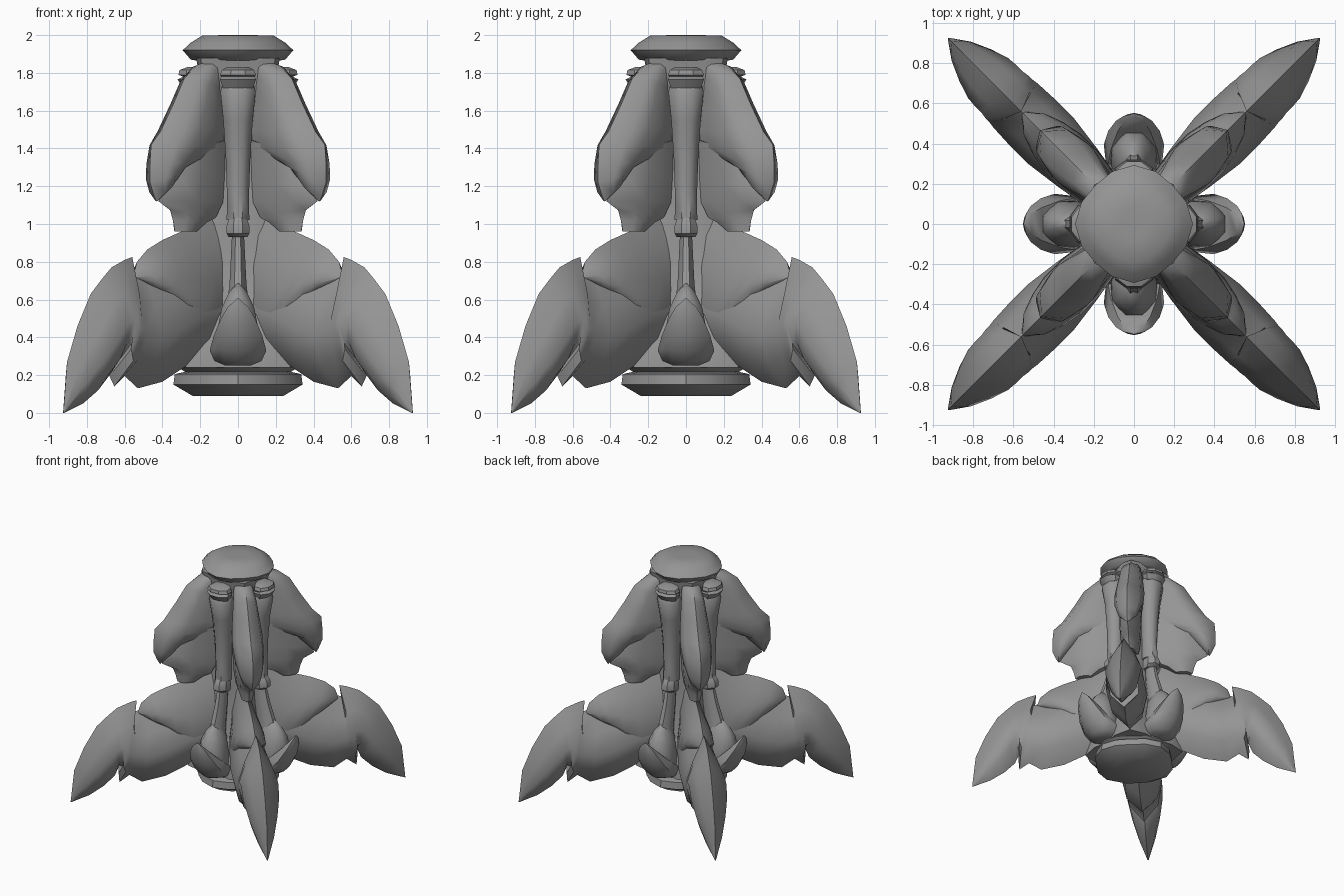
import bpy, bmesh, math
from mathutils import Matrix, Vector

grey = bpy.data.materials.new("plain_grey")
grey.diffuse_color = (0.30, 0.30, 0.30, 1.0)


def loft(name, rings, angles=(0,), sharp=35):
    """Skin a list of closed rings and repeat the result around z."""
    bm = bmesh.new()
    for a in angles:
        m = Matrix.Rotation(math.radians(a), 3, 'Z')
        vs = [[bm.verts.new(m @ Vector(p)) for p in ring] for ring in rings]
        n = len(vs[0])
        for r0, r1 in zip(vs, vs[1:]):
            for i in range(n):
                j = (i + 1) % n
                bm.faces.new((r0[i], r0[j], r1[j], r1[i]))
        bm.faces.new(vs[0])
        bm.faces.new(vs[-1])
    bmesh.ops.remove_doubles(bm, verts=bm.verts, dist=0.0005)
    bmesh.ops.recalc_face_normals(bm, faces=bm.faces)
    me = bpy.data.meshes.new(name)
    bm.to_mesh(me)
    bm.free()
    me.materials.append(grey)
    me.polygons.foreach_set("use_smooth", [True] * len(me.polygons))
    me.set_sharp_from_angle(angle=math.radians(sharp))
    ob = bpy.data.objects.new(name, me)
    bpy.context.scene.collection.objects.link(ob)
    return ob


def lathe(name, profile, diagonal, sharp=35):
    """Turned part whose radius is scaled by `diagonal` at 45 degrees."""
    rings = []
    for r, z in profile:
        ring = []
        for i in range(16):
            a = math.tau * i / 16
            k = 1 + (diagonal - 1) * math.sin(2 * a) ** 2
            ring.append((r * k * math.cos(a), r * k * math.sin(a), z))
        rings.append(ring)
    return loft(name, rings, sharp=sharp)


def blade(name, stations, section):
    """Fin on each diagonal: (edge x, z, other edge x, z, half thickness).
    The section lists (position between the edges, share of the thickness)."""
    side = [(0, 0)] + section + [(1, 0)] + [(t, -s) for t, s in section[::-1]]
    rings = []
    for ux, uz, lx, lz, h in stations:
        rings.append([((ux + (lx - ux) * t) * math.sqrt(2), h * s,
                       uz + (lz - uz) * t) for t, s in side])
    return loft(name, rings, (45, 135, 225, 315), 50)


def strut(name, stations, n=8, sharp=50):
    """Upright part on each axis: (z, inner radius, outer radius, half width)."""
    rings = []
    for z, r0, r1, w in stations:
        c, d = (r0 + r1) / 2, (r1 - r0) / 2
        ring = []
        for i in range(n):
            a = math.tau * (i + .5) / n
            k = 1 / math.cos(math.pi / n)
            ring.append((c + d * k * math.cos(a), w * k * math.sin(a), z))
        rings.append(ring)
    return loft(name, rings, (0, 90, 180, 270), sharp)


# Central body, top cap and base collar
lathe("core_column", [(.28, .24), (.27, .36), (.21, .55), (.17, .8), (.155, 1.1),
                      (.155, 1.5), (.175, 1.72), (.20, 1.88)], 1.4, 60)
lathe("top_cap", [(.22, 1.865), (.25, 1.87), (.293, 1.92), (.25, 1.96),
                  (.19, 1.997), (.08, 2.0)], .93, 60)
lathe("base_collar", [(.24, .09), (.342, .15), (.335, .205), (.27, .22)], .9)
lathe("upper_base_ring", [(.27, .21), (.315, .24), (.30, .33), (.22, .38)], .92)

# Upper fins: outer shell and the hooked lobe below it, thickest near the edge
blade("upper_fin_shell", [
    (.15, 1.865, .08, 1.86, .05), (.22, 1.84, .09, 1.79, .075),
    (.285, 1.77, .10, 1.70, .09), (.34, 1.64, .10, 1.60, .105),
    (.41, 1.49, .10, 1.50, .12), (.46, 1.42, .11, 1.40, .12),
    (.467, 1.31, .20, 1.35, .112), (.466, 1.22, .28, 1.33, .095),
    (.445, 1.15, .34, 1.26, .075), (.432, 1.12, .425, 1.13, .01)],
    [(.17, .8), (.4, 1), (.72, .8), (.96, .55)])
blade("upper_fin_hook", [
    (.36, 1.38, .10, 1.45, .09), (.41, 1.20, .10, 1.24, .085),
    (.42, 1.12, .11, 1.12, .08), (.36, 1.075, .15, 1.03, .07),
    (.345, 1.02, .19, 1.01, .06), (.335, .96, .24, .96, .045)],
    [(.25, .8), (.5, 1), (.8, .95), (.96, .8)])

# Lower fins: root lobe on the crest, and the long blade below it
blade("lower_fin_root", [
    (.10, 1.12, .10, .50, .08), (.20, 1.01, .17, .42, .11),
    (.30, .96, .25, .42, .13), (.40, .915, .34, .52, .13),
    (.48, .865, .41, .61, .11), (.535, .80, .46, .65, .085),
    (.555, .72, .55, .715, .01)], [(.22, .5), (.5, .85), (.78, 1), (.97, .8)])
blade("lower_fin_blade", [
    (.12, .85, .12, .34, .10), (.28, .84, .28, .245, .14),
    (.42, .80, .40, .165, .165), (.50, .75, .53, .13, .165),
    (.575, .73, .60, .195, .16), (.56, .825, .655, .14, .155),
    (.60, .81, .66, .22, .155), (.67, .77, .635, .27, .15),
    (.72, .71, .655, .285, .15), (.78, .63, .68, .20, .145),
    (.85, .46, .74, .12, .115), (.905, .27, .82, .05, .07),
    (.925, .002, .922, .0, .004)], [(.28, .6), (.55, .97), (.8, .75)])

# Pipes with collars on the four axes
strut("pipe_head", [(1.83, .18, .27, .06), (1.815, .18, .31, .085),
                    (1.79, .18, .315, .095), (1.78, .18, .29, .09),
                    (1.765, .18, .32, .095), (1.72, .18, .29, .08)], sharp=35)
strut("pipe", [(1.735, .14, .28, .085), (1.70, .14, .305, .093),
               (1.55, .13, .28, .078), (1.35, .12, .265, .065),
               (1.15, .12, .26, .058), (1.02, .12, .265, .06)])
strut("pipe_collar", [(1.04, .14, .26, .045), (1.02, .14, .275, .05),
                      (.99, .14, .29, .06), (.95, .14, .29, .06),
                      (.93, .14, .26, .05)], sharp=35)

# Tapered struts swelling into bulbs behind the feet
strut("lower_strut", [(.94, .15, .26, .032), (.82, .16, .29, .038),
                      (.68, .18, .34, .045), (.56, .20, .38, .06)])
strut("foot_bulb", [(.685, .28, .34, .012), (.63, .24, .40, .052),
                    (.56, .20, .44, .085), (.46, .20, .46, .105),
                    (.36, .20, .44, .115), (.27, .20, .38, .09)], sharp=60)

# Pointed petals that flare outward and up from the base
petal = []
for z, r0, r, w in ((.252, .22, .40, .07), (.275, .22, .435, .125),
                    (.33, .26, .485, .15), (.41, .37, .525, .128),
                    (.50, .46, .548, .09), (.56, .51, .552, .055),
                    (.605, .54, .55, .006)):
    m = r0 + (r - r0) * .6
    petal.append([(r, 0, z), (r - (r - m) * .35, w * .55, z), (m, w, z), (r0, w * .9, z),
                  (r0, -w * .9, z), (m, -w, z), (r - (r - m) * .35, -w * .55, z)])
loft("foot_petal", petal, (0, 90, 180, 270), 60)
